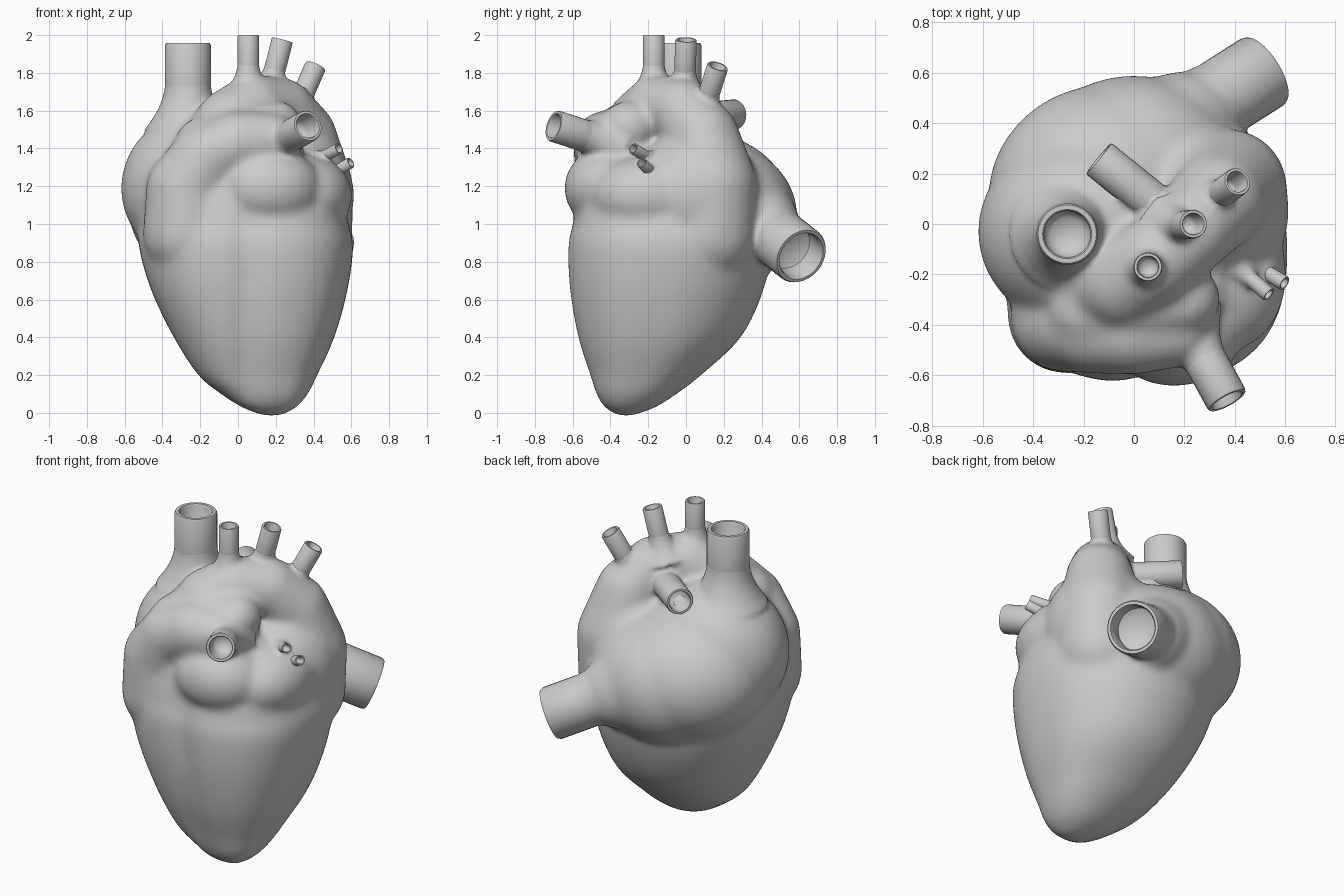
import bpy, bmesh, math
from mathutils import Vector, Matrix

if "Cube" in bpy.data.objects:
    bpy.data.objects.remove(bpy.data.objects["Cube"])

body = bmesh.new()


def blob(c, r, sub=4):
    """Ellipsoid mass added to the body."""
    m = Matrix.Translation(c) @ Matrix.Diagonal((*r, 1))
    bmesh.ops.create_icosphere(body, subdivisions=sub, radius=1, matrix=m)


def chain(pts, steps=6):
    """Tapering tube of overlapping spheres; points are x, y, z, radius."""
    for a, b in zip(pts, pts[1:]):
        for i in range(steps + 1):
            p = Vector(a).lerp(Vector(b), i / steps)
            blob(p[:3], (p[3],) * 3, 3)


def smooth_rows(rows, steps=5):
    """Catmull-Rom interpolation of tuples."""
    out = []
    for i in range(len(rows) - 1):
        q = [rows[max(0, min(len(rows) - 1, i + k))] for k in (-1, 0, 1, 2)]
        for k in range(steps):
            t = k / steps
            out.append([b + .5 * t * (c - a + t * (2*a - 5*b + 4*c - d
                        + t * (3 * (b - c) + d - a)))
                        for a, b, c, d in zip(*q)])
    return out + [rows[-1]]


def loft(bm, rings):
    """Skin closed rings of points, capping both ends."""
    rows = [[bm.verts.new(p) for p in ring] for ring in rings]
    n = len(rows[0])
    for a, b in zip(rows, rows[1:]):
        for i in range(n):
            j = (i + 1) % n
            bm.faces.new((a[i], a[j], b[j], b[i]))
    bm.faces.new(rows[0][::-1])
    bm.faces.new(rows[-1])


def lathe_rings(start, end, profile, n=32):
    """Rings around the start-end axis; profile is (radius, distance)."""
    s, axis = Vector(start), (Vector(end) - Vector(start)).normalized()
    rot = axis.to_track_quat('Z', 'Y')
    return [[s + rot @ Vector((r * math.cos(k * math.tau / n),
                               r * math.sin(k * math.tau / n), d))
             for k in range(n)] for r, d in profile]


def finish(name, bm):
    bmesh.ops.recalc_face_normals(bm, faces=bm.faces)
    me = bpy.data.meshes.new(name)
    bm.to_mesh(me)
    bm.free()
    ob = bpy.data.objects.new(name, me)
    bpy.context.collection.objects.link(ob)
    bpy.ops.object.select_all(action='DESELECT')
    ob.select_set(True)
    bpy.context.view_layer.objects.active = ob
    return ob


def fuse(ob, voxel, iterations):
    """Merge overlapping masses and soften the joins."""
    m = ob.modifiers.new("fuse", 'REMESH')
    m.mode, m.voxel_size = 'VOXEL', voxel
    s = ob.modifiers.new("soften", 'SMOOTH')
    s.factor, s.iterations = .5, iterations
    for name in ("fuse", "soften"):
        bpy.ops.object.modifier_apply(modifier=name)
    bpy.ops.object.shade_smooth()


def vessel(name, start, end, r, wall=0.75, flare=0.9):
    """Hollow open vessel, with a flared solid root blended into the body."""
    L = (Vector(end) - Vector(start)).length
    lip = r * 0.1
    prof = [(r, 0), (r, L * 0.5), (r, L - lip), (r - lip * 0.5, L),
            (r * wall + lip * 0.5, L), (r * wall, L - lip),
            (r * wall, L * 0.66), (r * wall * .7, L * .6), (r * 0.05, L * 0.58)]
    bm = bmesh.new()
    loft(bm, lathe_rings(start, end, prof))
    finish(name, bm)
    bpy.ops.object.shade_smooth_by_angle(angle=math.radians(50))
    root = [(r * (.99 + flare * (1 - t) ** 2), t * L * 0.57)
            for t in (0, .2, .4, .6, .8, 1)]
    loft(body, lathe_rings(start, end, root))


# ventricles: z, x min, x max, y min, y max
sections = [(-.015, .13, .23, -.36, -.28), (.03, .02, .31, -.43, -.16),
            (.1, -.09, .37, -.475, -.05), (.2, -.21, .42, -.51, .08),
            (.4, -.34, .51, -.575, .29), (.65, -.46, .58, -.62, .41),
            (.88, -.525, .61, -.63, .45), (1.0, -.52, .585, -.605, .42),
            (1.1, -.505, .56, -.585, .38), (1.22, -.47, .5, -.55, .3),
            (1.32, -.42, .42, -.51, .2), (1.4, -.33, .33, -.47, .1)]
rings = []
for z, x0, x1, y0, y1 in smooth_rows(sections):
    ring = []
    for k in range(64):
        a = k * math.tau / 64
        c, s = math.cos(a), math.sin(a)
        e = 2 / (2.6 if s < 0 else 2.05)
        x = (x0 + x1) / 2 + (x1 - x0) / 2 * math.copysign(abs(c) ** e, c)
        y = (y0 + y1) / 2 + (y1 - y0) / 2 * math.copysign(abs(s) ** e, s)
        if s < 0 and .05 < z < 1.15:      # groove between the ventricles
            g = .035 * math.sin((z - .05) / 1.1 * math.pi) ** .5
            y += g * math.exp(-((x - .04) / .07) ** 2)
        ring.append((x, y, z))
    rings.append(ring)
loft(body, rings)

# right and left atria
blob((-.175, -.03, 1.19), (.445, .4, .42))
blob((-.1, .1, 1.08), (.48, .455, .4))
blob((0, .17, 1.04), (.45, .42, .39))
# left upper mass, pulmonary bulge and left auricle
blob((.27, .05, 1.15), (.345, .345, .36))
blob((.16, -.41, 1.19), (.28, .235, .22))
blob((.38, -.2, 1.15), (.225, .3, .21))
# aortic arch
chain([(-.18, -.25, 1.3, .21), (-.04, -.23, 1.53, .19),
       (.08, -.15, 1.62, .175), (.23, -.02, 1.6, .175),
       (.33, .09, 1.46, .195), (.37, .14, 1.2, .24), (.35, .12, .95, .26)])
# right ventricle outflow ridge
chain([(-.27, -.36, .95, .235), (-.27, -.37, 1.18, .22),
       (-.17, -.41, 1.35, .185), (0, -.43, 1.43, .17), (.18, -.42, 1.44, .15)])
chain([(-.18, -.35, 1.41, .16), (.02, -.33, 1.49, .15), (.2, -.3, 1.51, .145)])
# root of the large rear vein
chain([(.1, .3, 1.03, .28), (.2, .39, .98, .22), (.27, .44, .955, .165)])

# fuse and soften the masses before adding the vessel roots
masses = finish("heart_masses", body)
fuse(masses, .018, 14)
body = bmesh.new()
body.from_mesh(masses.data)
bpy.data.objects.remove(masses)

# great vessels
vessel("upper_vena_cava", (-.265, -.04, 1.5), (-.265, -.04, 1.957), .122)
vessel("rear_vein", (.22, .42, .98), (.52, .61, .83), .157, .8, .2)
vessel("pulmonary_trunk", (.2, -.39, 1.42), (.37, -.70, 1.52), .085, .75, 1)
vessel("right_pulmonary_artery", (.12, .05, 1.56), (-.14, .26, 1.58), .08,
       .75, 0)
# arch branches
for i, (a, b) in enumerate([((.055, -.17, 1.68), (.055, -.17, 2.0)),
                            ((.155, -.01, 1.66), (.235, 0, 1.975)),
                            ((.29, .08, 1.56), (.41, .168, 1.835))]):
    vessel(f"arch_branch_{i + 1}", a, b, .057, .72, 1.5)
# small left veins
for i, (a, b) in enumerate([((.42, -.18, 1.34), (.535, -.28, 1.4)),
                            ((.47, -.16, 1.25), (.597, -.235, 1.325))]):
    vessel(f"small_vein_{i + 1}", a, b, .03, .7, .9)

heart = finish("heart_body", body)
fuse(heart, .015, 6)
